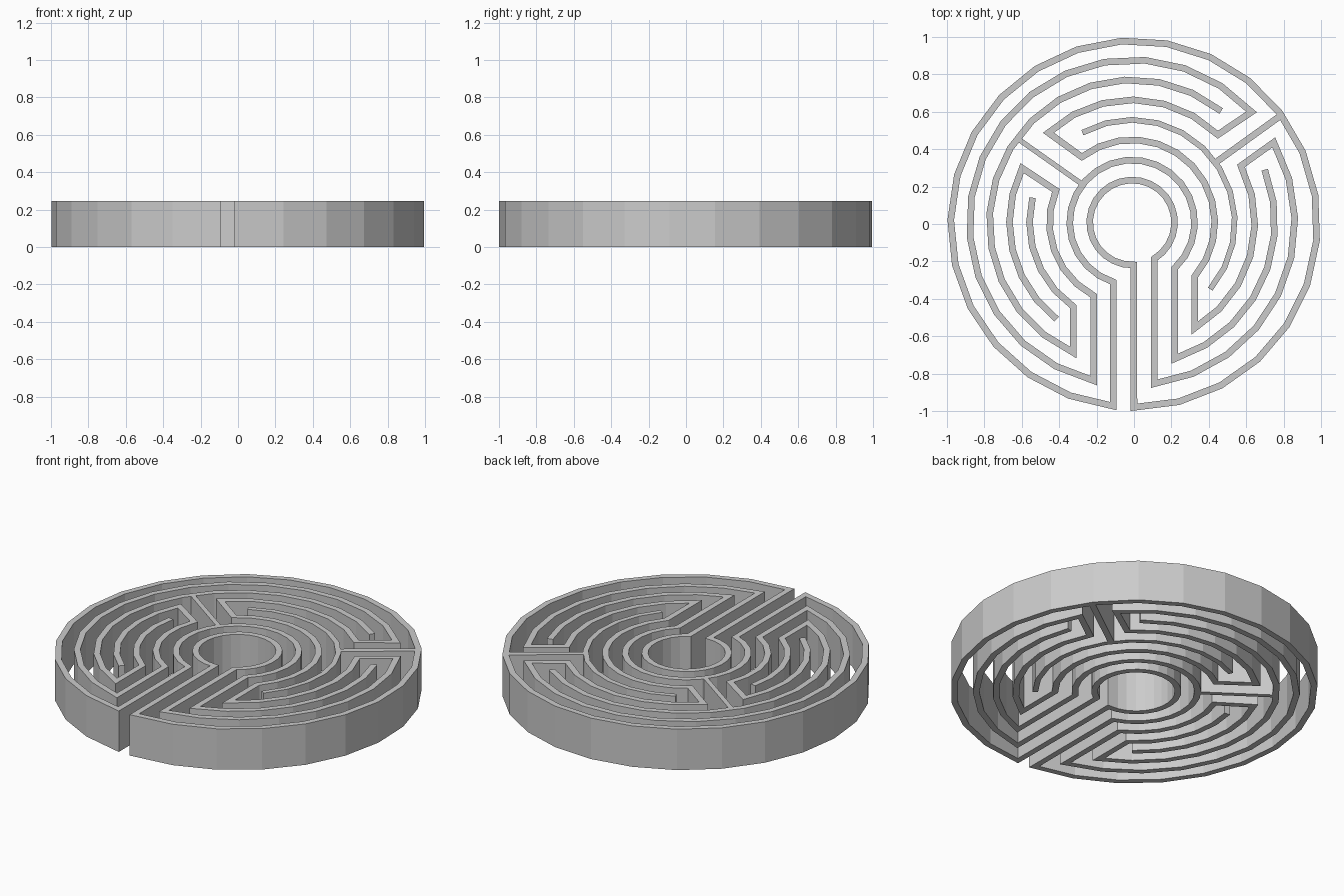
import bpy, bmesh
from math import cos, sin, radians, degrees, acos
from mathutils import Vector

if "Cube" in bpy.data.objects:
    bpy.data.objects.remove(bpy.data.objects["Cube"])

HEIGHT = 0.245
RADII = [0, 0.227, 0.334, 0.442, 0.549, 0.656, 0.763, 0.87, 0.98]  # ring 8 is the rim


def centre(n):
    return (0.0, 0.0) if n == 8 else (-0.01, 0.008)


def ring(n, a0, a1):
    """Faceted arc on ring n between two angles in degrees."""
    steps = max(1, round(abs(a1 - a0) / 14))
    cx, cy = centre(n)
    pts = []
    for i in range(steps + 1):
        a = radians(a0 + (a1 - a0) * i / steps)
        pts.append(Vector((cx + RADII[n] * cos(a), cy + RADII[n] * sin(a))))
    return pts


def right_low(n, x):
    """Angle where ring n meets a vertical wall at x, reached from the right."""
    return -degrees(acos((x - centre(n)[0]) / RADII[n]))


def left_low(n, x):
    return 360 + right_low(n, x)


def wall(name, pts, width=0.035):
    """Mitred wall of constant width along a path, extruded upward."""
    bm = bmesh.new()
    sections = []
    for i, p in enumerate(pts):
        d0 = (p - pts[i - 1]).normalized() if i else (pts[1] - p).normalized()
        d1 = (pts[i + 1] - p).normalized() if i < len(pts) - 1 else d0
        n0, n1 = Vector((-d0.y, d0.x)), Vector((-d1.y, d1.x))
        m = (n0 + n1).normalized()
        m *= width / 2 / max(m.dot(n0), 0.35)
        l, r = p + m, p - m
        sections.append([bm.verts.new((v.x, v.y, z)) for v, z in
                         ((l, 0), (r, 0), (r, HEIGHT), (l, HEIGHT))])
    for a, b in zip(sections, sections[1:]):
        for k in range(4):
            bm.faces.new((a[k], a[(k + 1) % 4], b[(k + 1) % 4], b[k]))
    bm.faces.new(sections[0])
    bm.faces.new(sections[-1])
    bmesh.ops.recalc_face_normals(bm, faces=bm.faces)
    mesh = bpy.data.meshes.new(name)
    bm.to_mesh(mesh)
    bm.free()
    bpy.context.collection.objects.link(bpy.data.objects.new(name, mesh))


# Main winding wall: one continuous path including the rim and entrance
main = ring(6, 21.7, right_low(6, 0.218))
main += ring(2, right_low(2, 0.218), left_low(2, -0.11))
main += ring(8, left_low(8, -0.11), -90)
main += ring(1, left_low(1, -0.002), right_low(1, 0.108))
main += ring(7, right_low(7, 0.108), 29.5)
main += ring(5, 27.5, right_low(5, 0.325))
main += ring(3, right_low(3, 0.325), 127.5)
main += ring(5, 133, 45.7)
main += ring(7, 42.8, left_low(7, -0.216))
main += ring(3, left_low(3, -0.216), 157.2)
main += ring(5, 153.7, 232)
wall("winding_wall", main)

# Left inner wall looping out and over the top
wall("left_loop_wall", ring(4, 166, left_low(4, -0.325)) + ring(6, left_low(6, -0.325), 51.4))

# Free arc on the right and top
wall("right_arc_wall", ring(4, -40.5, 119), 0.03)

# Slanted dividers
wall("left_divider", [Vector((-0.62, 0.455)), Vector((-0.28, 0.215))], 0.027)
wall("right_divider", [Vector((0.445, 0.335)), Vector((0.785, 0.58))], 0.035)
